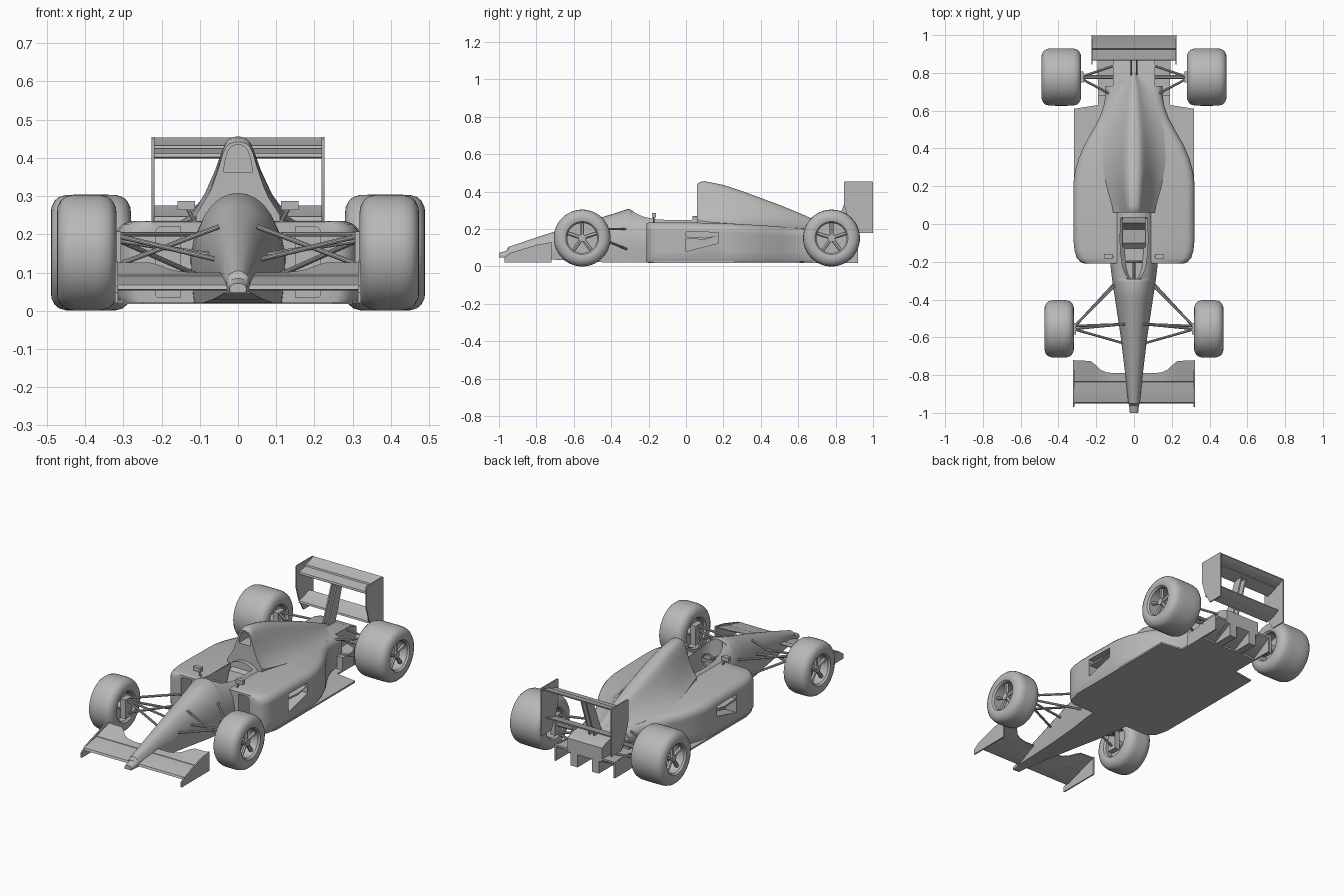
import bpy, bmesh, math
from mathutils import Vector

if "Cube" in bpy.data.objects:
    bpy.data.objects.remove(bpy.data.objects["Cube"])

GREY = (0.48, 0.48, 0.48, 1)
paint = bpy.data.materials.new("light grey")
paint.use_nodes = True
paint.diffuse_color = GREY
for node in paint.node_tree.nodes:
    if node.type == 'BSDF_PRINCIPLED':
        node.inputs["Base Color"].default_value = GREY


def loft(name, rings, wrap=False, mirror=False, sink=None):
    """Skin closed rings of equal length; cap the ends unless they wrap.
    sink = (row, column, offset) presses one face in as a pocket."""
    bm = bmesh.new()
    rows = [[bm.verts.new(p) for p in ring] for ring in rings]
    n = len(rows[0])
    pairs = list(zip(rows, rows[1:])) + ([(rows[-1], rows[0])] if wrap else [])
    for r, (a, b) in enumerate(pairs):
        for i in range(n):
            j = (i + 1) % n
            quad = [a[i], a[j], b[j], b[i]]
            if sink and (r, i) == sink[:2]:
                deep = [bm.verts.new(v.co + Vector(sink[2])) for v in quad]
                for k in range(4):
                    m = (k + 1) % 4
                    bm.faces.new((quad[k], quad[m], deep[m], deep[k]))
                quad = deep
            bm.faces.new(quad)
    if not wrap:
        bm.faces.new(rows[0])
        bm.faces.new(rows[-1])
    if mirror:
        copy = bmesh.ops.duplicate(bm, geom=bm.verts[:] + bm.edges[:] + bm.faces[:])
        for v in copy["geom"]:
            if isinstance(v, bmesh.types.BMVert):
                v.co.x = -v.co.x
    bmesh.ops.recalc_face_normals(bm, faces=bm.faces[:])
    # smooth shading with sharp creases
    for f in bm.faces:
        f.smooth = True
    for e in bm.edges:
        e.smooth = e.calc_face_angle(0) < math.radians(35)
    mesh = bpy.data.meshes.new(name)
    bm.to_mesh(mesh)
    bm.free()
    mesh.materials.append(paint)
    bpy.context.collection.objects.link(bpy.data.objects.new(name, mesh))


def prism(name, axis, pts, a, b, mirror=False):
    """Extrude a 2D outline along x, y or z from a to b."""
    k = "xyz".index(axis)
    loft(name, [[p[:k] + (v,) + p[k:] for p in pts] for v in (a, b)], mirror=mirror)


def box(name, x, y, z, mirror=False):
    pts = [(x[0], y[0]), (x[1], y[0]), (x[1], y[1]), (x[0], y[1])]
    prism(name, 'z', pts, z[0], z[1], mirror)


def rod(name, a, b, r, n=10, mirror=True):
    a, b = Vector(a), Vector(b)
    d = (b - a).normalized()
    u = d.orthogonal().normalized()
    w = d.cross(u)
    circle = [(u * math.cos(t) + w * math.sin(t)) * r
              for t in (math.tau * i / n for i in range(n))]
    loft(name, [[p + c for c in circle] for p in (a, b)], mirror=mirror)


def both(half):
    """Complete a half outline by reflecting its first coordinate."""
    return half + [(-p[0],) + p[1:] for p in reversed(half) if p[0] > 1e-6]


def lookup(table, t):
    """Interpolate the rows of a table on their first column."""
    for p, q in zip(table, table[1:]):
        if p[0] <= t <= q[0]:
            s = (t - p[0]) / (q[0] - p[0])
            return [u + (v - u) * s for u, v in zip(p[1:], q[1:])]


# Nose and monocoque, with the cockpit well formed in the sections
shape = [(0, 1), (.2, .99), (.4, .955), (.5, .925), (.6, .89), (.78, .79), (.92, .65),
         (1, .46), (.98, .25), (.92, 0)]
stations = [(-1, .022, .048, .072), (-.96, .026, .048, .085), (-.95, .03, .05, .104),
            (-.8, .046, .042, .155), (-.6, .07, .03, .22), (-.4, .1, .02, .278),
            (-.31, .114, .02, .308), (-.2, .127, .02, .277), (.12, .127, .02, .268)]
well = [(-.288, .022), (-.282, .034), (-.265, .046), (-.23, .06), (-.16, .07),
        (-.08, .074), (.03, .07)]


def tub_ring(y, opening=0):
    w, zb, zt = lookup(stations, y)
    half = [(w * f, y, zb + (zt - zb) * g) for f, g in shape]
    if opening:
        rim = zb + (zt - zb) * lookup(shape, opening / w)[0]
        half[:4] = [(0, y, .08), (opening * .7, y, .08), (opening, y, .1), (opening, y, rim)]
    return both(half)


loft("nose_and_tub", [tub_ring(s[0]) for s in stations[:7]] + [tub_ring(-.292)]
     + [tub_ring(y, o) for y, o in well] + [tub_ring(.035), tub_ring(.12)])

# Cockpit fittings
prism("seat", 'x', [(-.13, .079), (-.1, .11), (-.03, .12), (.005, .22), (.035, .23),
                    (.035, .079)], -.06, .06)
hoop = []
for i in range(24):
    t = math.tau * i / 24
    hoop.append([((.038 + .006 * math.cos(s)) * math.cos(t), -.2 + .006 * math.sin(s),
                  .215 + (.038 + .006 * math.cos(s)) * math.sin(t))
                 for s in (math.tau * k / 8 for k in range(8))])
loft("steering_wheel", hoop, wrap=True)
rod("steering_column", (0, -.2, .215), (0, -.3, .2), .008, mirror=False)
box("steering_spoke", (-.038, .038), (-.205, -.196), (.208, .222))

# Engine cover with hollow airbox mouth
bell = [(0, 1), (.1, .995), (.2, .975), (.28, .93), (.36, .84), (.45, .66), (.62, .38),
        (.82, .12), (1, 0)]
spine = [(.06, .11, .442, .25), (.075, .112, .452, .245), (.1, .117, .456, .24),
         (.2, .145, .436, .232), (.3, .165, .403, .226), (.4, .17, .366, .218),
         (.5, .165, .329, .21), (.6, .14, .288, .204), (.7, .1, .244, .196),
         (.8, .03, .2, .185)]
mouth = [(0, .435), (.008, .434), (.014, .431), (.02, .426), (.026, .418), (.031, .403),
         (.034, .39), (.037, .372), (.037, .362), (.015, .362)]
cover = [both([(x, y, z) for x, z in mouth]) for y in (.16, .06)]
for y, w, zt, zb in spine:
    p = 1 + .7 * (y - .06)
    half = [(w * f ** p, y, zb + (zt - zb) * g) for f, g in bell]
    cover.append(both(half + [(w, y, zb - .05)]))
loft("engine_cover", cover)

# Sidepods with waisted rear, front inlet and side outlet
pods = [(-.21, .262, .232), (-.202, .283, .234), (-.18, .303, .235), (-.14, .315, .235),
        (-.09, .32, .235), (.0, .32, .235), (.175, .32, .232), (.22, .32, .23),
        (.28, .312, .227), (.35, .292, .223), (.42, .262, .219), (.5, .216, .213),
        (.56, .184, .209), (.62, .162, .205), (.67, .153, .2), (.73, .15, .195)]
inlet = [(.15, .034), (.21, .034), (.216, .04), (.216, .1), (.216, .16), (.216, .2),
         (.215, .21), (.21, .217), (.2, .22), (.15, .22)]
rings = [[(x, y, z) for x, z in inlet] for y in (-.03, -.21)]
for y, w, zt in pods:
    low = .125 if y == .175 else .08
    rings.append([(.09, y, .022), (w - .01, y, .022), (w, y, .04), (w, y, low),
                  (w, y, zt - .05), (w, y, zt - .04), (w - .005, y, zt - .022),
                  (w - .018, y, zt - .008), (w - .04, y, zt), (.09, y, zt)])
loft("sidepods", rings, mirror=True, sink=(7, 3, (-.07, 0, 0)))
prism("outlet_vane", 'x', [(.0, .15), (.1, .143), (.17, .165), (.1, .153), (.0, .16)],
      .25, .316, mirror=True)

# Floor, gearbox and diffuser
prism("floor", 'z', both([(.1, -.2), (.25, -.205), (.3, -.17), (.318, -.1), (.318, .61),
                          (.19, .63), (.19, .8), (.1, .8)]), .018, .028)
prism("gearbox", 'x', [(.6, .03), (.8, .03), (.92, .09), (.92, .17), (.86, .192), (.6, .2)],
      -.11, .11)
prism("diffuser_ramp", 'x', [(.68, .1), (.8, .1), (.92, .11), (.92, .1), (.8, .028),
                             (.68, .028)], .11, .19, mirror=True)
box("diffuser_block", (.045, .09), (.78, .92), (.018, .095), mirror=True)
box("diffuser_fence", (.184, .192), (.78, .92), (.018, .11), mirror=True)

# Front wing
prism("front_wing_main", 'x', [(-.95, .056), (-.945, .068), (-.89, .083), (-.83, .092),
                               (-.83, .086), (-.93, .053)], -.318, .318)
flap = [(.0, -.79, .1), (.11, -.79, .1), (.15, -.784, .103), (.18, -.77, .109),
        (.205, -.745, .119), (.23, -.725, .126), (.318, -.722, .127)]
loft("front_wing_flap", [[(x, -.838, .084), (x, -.835, .094), (x, y, z), (x, y, z - .005)]
                         for x, y, z in flap], mirror=True)
prism("front_endplate", 'x', [(-.97, .02), (-.97, .048), (-.93, .075), (-.8, .115),
                              (-.72, .13), (-.72, .02)], .314, .322, mirror=True)

# Rear wing
prism("rear_endplate", 'x', [(.85, .455), (.996, .455), (1, .45), (1, .18), (.91, .18),
                             (.87, .25), (.845, .33), (.845, .45)], .219, .226, mirror=True)
prism("rear_wing_main", 'x', [(.865, .402), (.868, .412), (.9, .418), (.94, .424),
                              (.94, .418), (.9, .404), (.87, .398)], -.22, .22)
prism("rear_wing_flap", 'x', [(.925, .424), (.928, .432), (.96, .439), (.998, .453),
                              (.998, .447), (.965, .428)], -.22, .22)
prism("rear_wing_beam", 'x', [(.865, .236), (.868, .246), (.91, .257), (.96, .275),
                              (.96, .268), (.91, .245)], -.22, .22)
prism("wing_pylon", 'x', [(.785, .185), (.855, .185), (.93, .405), (.875, .405)],
      .011, .019, mirror=True)

# Wheels: tyre, spokes, hub, brake drum and upright
CZ = .152
for end, cx, cy, h in (("front", .396, -.555, .078), ("rear", .385, .778, .105)):
    side = [(h - .014, .08), (h - .004, .088), (h, .104), (h - .002, .12), (h - .01, .136),
            (h - .022, .146), (h - .04, .151), (h * .3, .152)]
    profile = side + [(-x, r) for x, r in reversed(side)]
    angles = [math.tau * i / 56 for i in range(56)]
    loft(end + "_tyre", [[(cx + x, cy + r * math.cos(t), CZ + r * math.sin(t))
                          for x, r in profile] for t in angles], wrap=True, mirror=True)
    face = cx + h - .035
    for i in range(5):
        t = math.tau * i / 5 + math.pi / 2
        c, s = math.cos(t), math.sin(t)
        rod(end + "_spoke", (face, cy + .01 * c, CZ + .01 * s),
            (face, cy + .082 * c, CZ + .082 * s), .011, n=6)
    rod(end + "_hub", (cx - h - .01, cy, CZ), (face + .014, cy, CZ), .02, n=20)
    rod(end + "_brake", (cx - .03, cy, CZ), (cx - .005, cy, CZ), .081, n=32)
    box(end + "_upright", (cx - h - .012, cx - h + .02), (cy - .03, cy + .03),
        (CZ - .055, CZ + .055), mirror=True)

# Suspension arms
arms = [
    ("front_arm", (.325, -.555, .198), (.06, -.63, .135)),
    ("front_arm", (.325, -.555, .19), (.1, -.31, .09)),
    ("front_pushrod", (.31, -.555, .122), (.05, -.53, .22)),
    ("front_arm", (.325, -.55, .2), (.095, -.32, .2)),
    ("front_track_rod", (.325, -.54, .185), (.06, -.53, .145)),
    ("rear_arm", (.29, .775, .2), (.1, .84, .18)),
    ("rear_arm", (.29, .775, .2), (.13, .69, .185)),
    ("rear_arm", (.29, .775, .1), (.1, .84, .11)),
    ("rear_arm", (.29, .775, .1), (.13, .69, .1)),
    ("rear_driveshaft", (.29, .778, CZ), (.1, .778, CZ)),
]
for name, a, b in arms:
    rod(name, a, b, .011 if "shaft" in name else .0065)

# Mirrors
box("mirror_housing", (.112, .158), (-.183, -.16), (.263, .287), mirror=True)
rod("mirror_stalk", (.132, -.172, .266), (.108, -.172, .225), .005)
